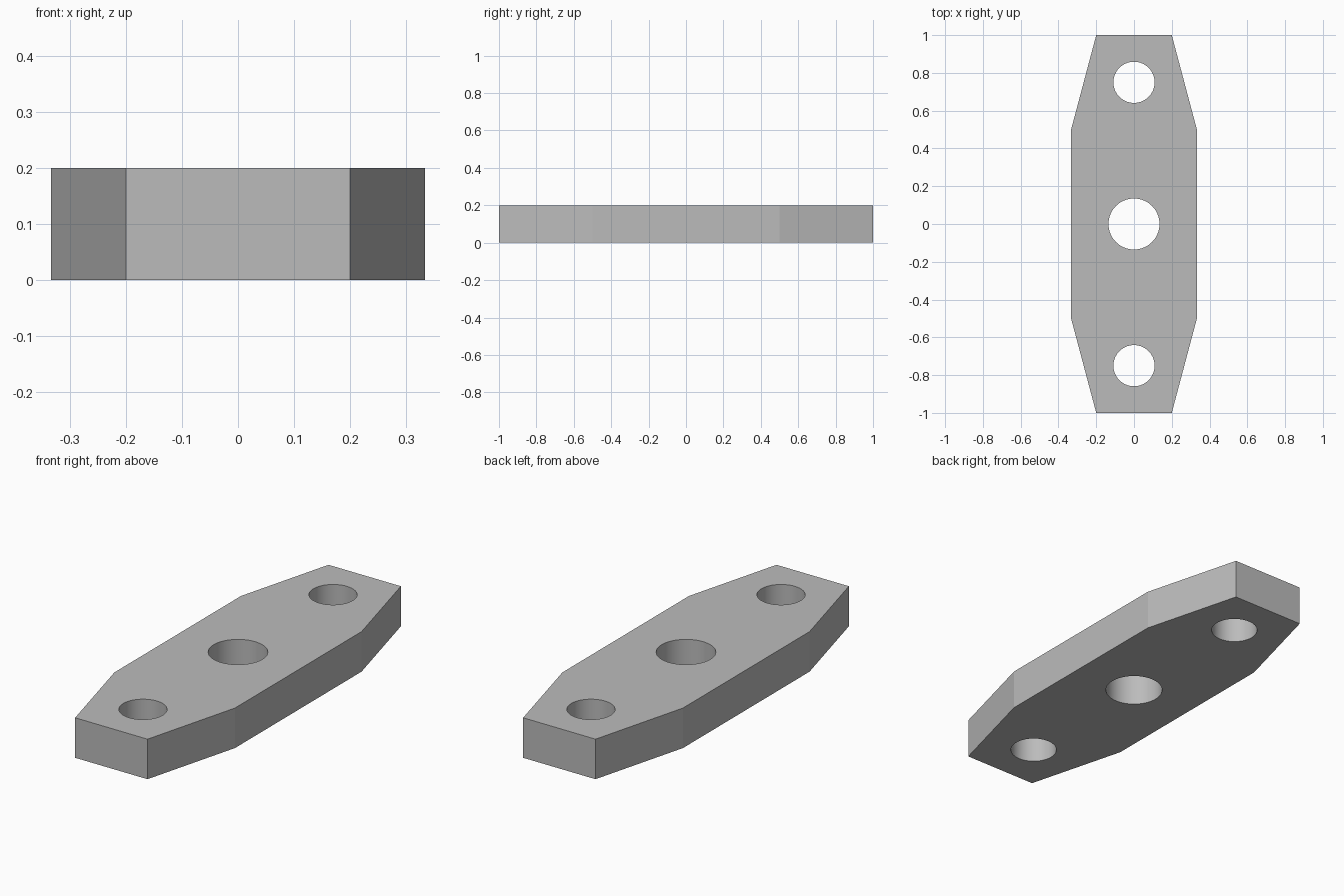
import bpy
import bmesh
import math

cube = bpy.data.objects.get("Cube")
if cube:
    bpy.data.objects.remove(cube, do_unlink=True)

THICKNESS = 0.2

# Plain grey material
grey = bpy.data.materials.new("plain grey")
grey.use_nodes = True
colour = (0.5, 0.5, 0.5, 1)
grey.diffuse_color = colour
grey.node_tree.nodes["Principled BSDF"].inputs["Base Color"].default_value = colour

# Plate: tapered outline extruded upwards
quarter = [(0.2, 1.0), (0.333, 0.5)]
right_side = quarter + [(x, -y) for x, y in reversed(quarter)]
outline = right_side + [(-x, -y) for x, y in right_side]

bm = bmesh.new()
base = bm.faces.new([bm.verts.new((x, y, 0)) for x, y in outline])
top = bmesh.ops.extrude_face_region(bm, geom=[base])["geom"]
bmesh.ops.translate(bm, vec=(0, 0, THICKNESS),
                    verts=[v for v in top if isinstance(v, bmesh.types.BMVert)])
bmesh.ops.recalc_face_normals(bm, faces=bm.faces)
mesh = bpy.data.meshes.new("link_plate")
bm.to_mesh(mesh)
bm.free()
mesh.materials.append(grey)
plate = bpy.data.objects.new("link_plate", mesh)
bpy.context.collection.objects.link(plate)


def drill(name, y, radius):
    """Cut a round hole straight through the plate."""
    bpy.ops.mesh.primitive_cylinder_add(vertices=64, radius=radius, depth=THICKNESS * 2,
                                        location=(0, y, THICKNESS / 2))
    cutter = bpy.context.object
    cutter.name = name + "_cutter"
    cutter.hide_render = True
    cutter.data.materials.append(grey)
    cut = plate.modifiers.new(name, 'BOOLEAN')
    cut.operation = 'DIFFERENCE'
    cut.solver = 'EXACT'
    cut.object = cutter
    bpy.ops.object.select_all(action='DESELECT')
    plate.select_set(True)
    bpy.context.view_layer.objects.active = plate
    bpy.ops.object.modifier_apply(modifier=cut.name)
    bpy.data.objects.remove(cutter, do_unlink=True)


# Large centre hole and a smaller hole at each end
drill("centre_hole", 0, 0.135)
drill("front_hole", -0.75, 0.109)
drill("back_hole", 0.75, 0.109)

# Smooth hole walls, crisp rims and corners
bpy.ops.object.shade_smooth_by_angle(angle=math.radians(12))
